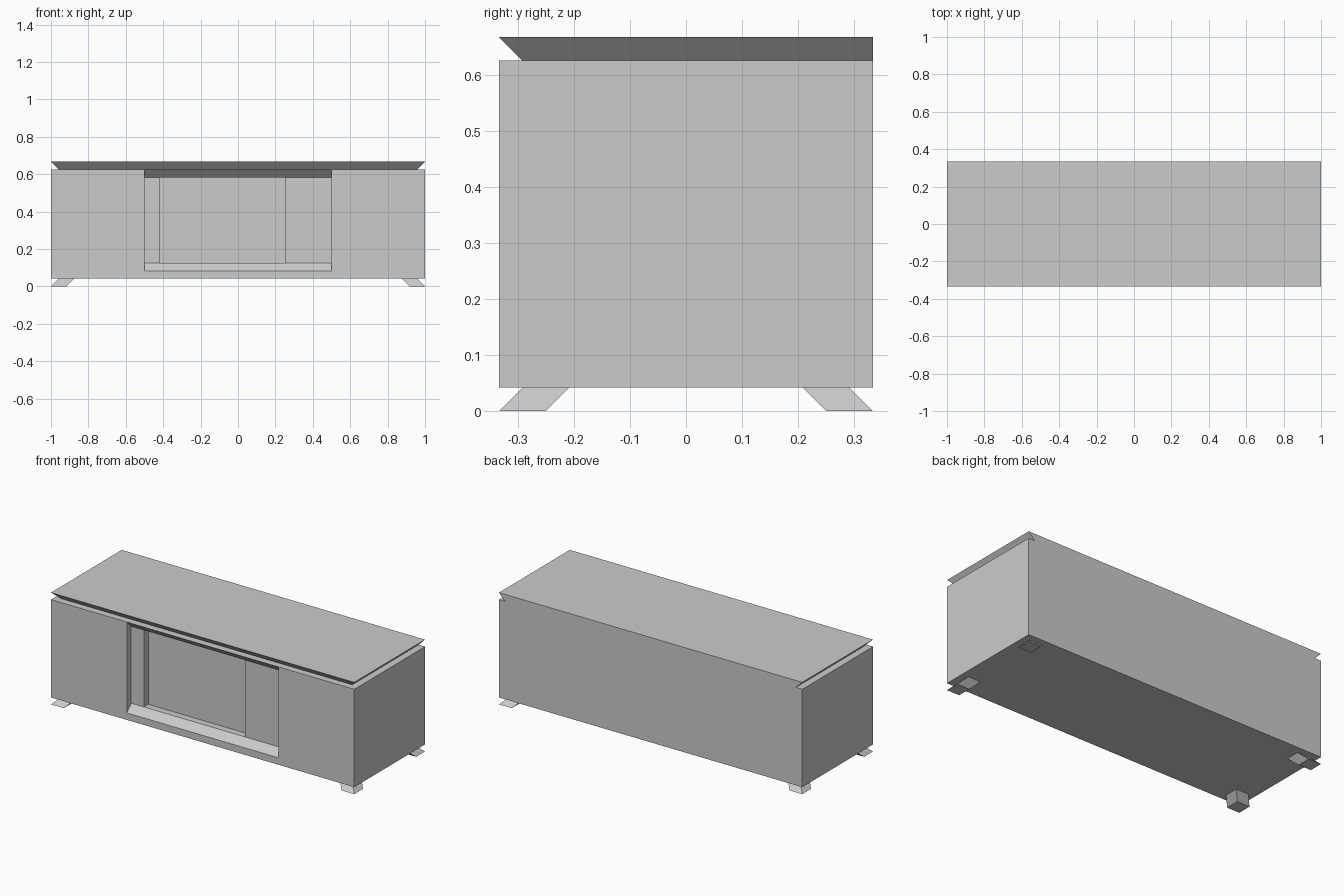
import bpy, bmesh

if "Cube" in bpy.data.objects:
    bpy.data.objects.remove(bpy.data.objects["Cube"])

U = 1 / 24  # modelling unit: every dimension is a whole multiple of it


def finish(bm, name):
    bmesh.ops.recalc_face_normals(bm, faces=bm.faces)
    mesh = bpy.data.meshes.new(name)
    bm.to_mesh(mesh)
    bm.free()
    obj = bpy.data.objects.new(name, mesh)
    bpy.context.collection.objects.link(obj)
    return obj


def slab(name, low, high, z0, z1):
    """Block between two rectangles (x0, x1, y0, y1), at heights z0 and z1."""
    bm = bmesh.new()
    rings = []
    for (x0, x1, y0, y1), z in ((low, z0), (high, z1)):
        rings.append([bm.verts.new((x * U, y * U, z * U))
                      for x, y in ((x0, y0), (x1, y0), (x1, y1), (x0, y1))])
    a, b = rings
    bm.faces.new(a[::-1])
    bm.faces.new(b)
    for i in range(4):
        j = (i + 1) % 4
        bm.faces.new((a[i], a[j], b[j], b[i]))
    return finish(bm, name)


# Cabinet body
full = (-24, 24, -8, 8)
body = slab("cabinet_body", full, full, 1, 15)

# Opening cutter: bevelled profile (y, z) swept along x
bm = bmesh.new()
profile = [(-9, 1), (-7, 3), (-7, 14), (-9, 15.98)]
face = bm.faces.new([bm.verts.new((-12 * U, y * U, z * U)) for y, z in profile])
swept = bmesh.ops.extrude_face_region(bm, geom=[face])["geom"]
bmesh.ops.translate(bm, vec=(24 * U, 0, 0),
                    verts=[g for g in swept if isinstance(g, bmesh.types.BMVert)])

# Deeper central panel, behind the fixed panels at either side
for x in (-10, 6):
    bmesh.ops.bisect_plane(bm, geom=bm.verts[:] + bm.edges[:] + bm.faces[:],
                           plane_co=(x * U, 0, 0), plane_no=(1, 0, 0))
middle = [f for f in bm.faces
          if all(abs(v.co.y + 7 * U) < 1e-4 for v in f.verts)
          and -10 * U < f.calc_center_median().x < 6 * U]
pushed = bmesh.ops.extrude_face_region(bm, geom=middle)["geom"]
bmesh.ops.translate(bm, vec=(0, U, 0),
                    verts=[g for g in pushed if isinstance(g, bmesh.types.BMVert)])
bmesh.ops.delete(bm, geom=[f for f in middle if f.is_valid], context='FACES_ONLY')
cutter = finish(bm, "opening_cutter")
cutter.hide_render = True

cut = body.modifiers.new("opening", 'BOOLEAN')
cut.operation = 'DIFFERENCE'
cut.solver = 'EXACT'
cut.object = cutter
bpy.context.view_layer.objects.active = body
bpy.ops.object.modifier_apply(modifier=cut.name)
bpy.data.objects.remove(cutter)

# Top board, undercut at the front and sides, flush at the back
slab("top_board", (-23, 23, -7, 8), full, 15, 16)

# Splayed feet at the four corners
for sx, side in ((-1, "left"), (1, "right")):
    for sy, end in ((-1, "front"), (1, "back")):
        slab(f"{end}_{side}_foot",
             (sx * 24, sx * 22, sy * 8, sy * 6),
             (sx * 23, sx * 21, sy * 7, sy * 5), 0, 1)
